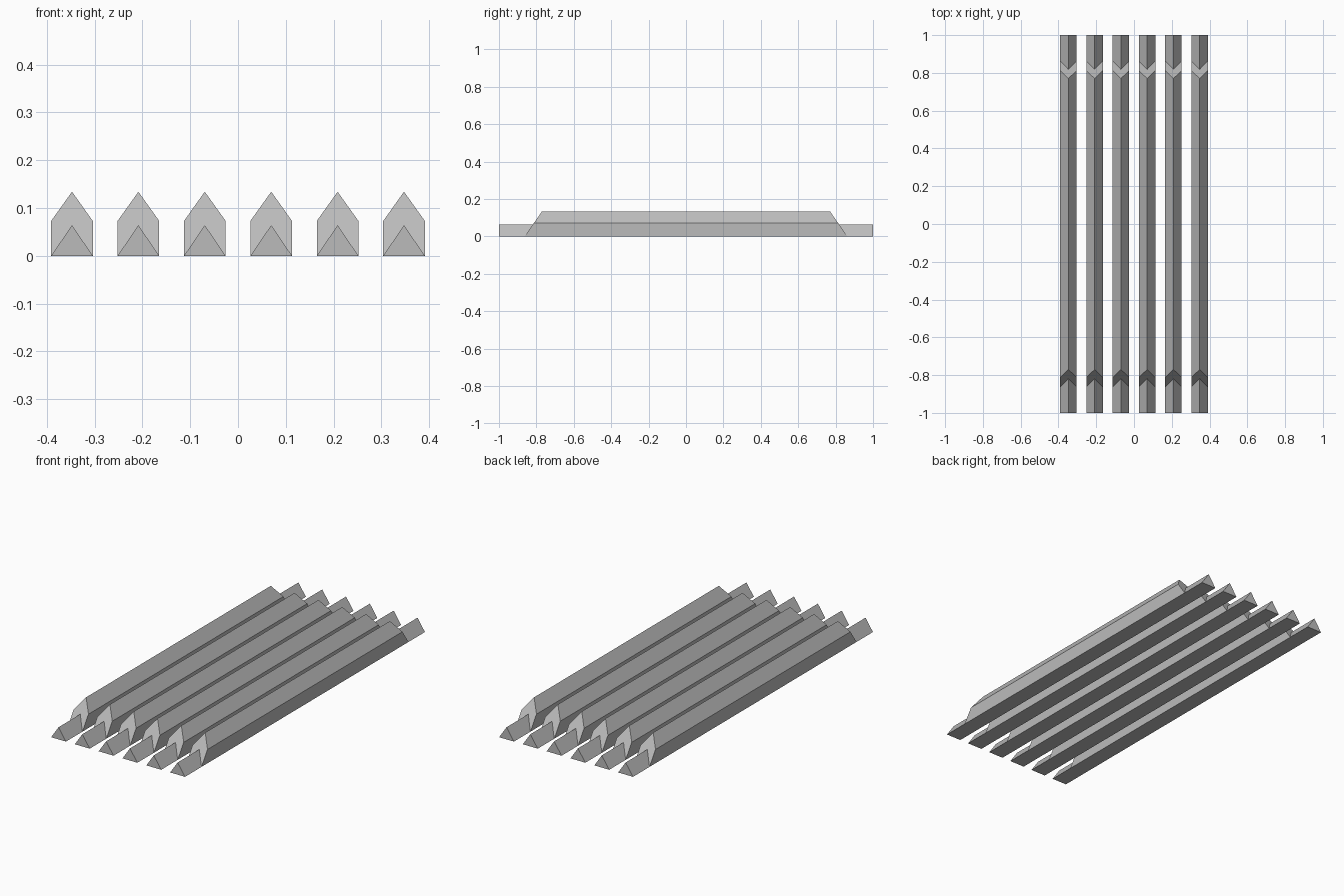
import bpy
import bmesh

default = bpy.data.objects.get("Cube")
if default:
    bpy.data.objects.remove(default, do_unlink=True)

grey = bpy.data.materials.new("plain_grey")
grey.use_nodes = True
colour = (0.5, 0.5, 0.5, 1)
grey.diffuse_color = colour
grey.node_tree.nodes["Principled BSDF"].inputs["Base Color"].default_value = colour

HALF_W = 0.0435
TIP_Y = 1.0
RIDGE_Z, SHOULDER_Z, PEAK_Z = 0.064, 0.073, 0.134
FOOT_Y, PEAK_Y = 0.863, 0.77


def slope_y(z):
    """Distance from the middle of the sloped end at height z."""
    return FOOT_Y + (PEAK_Y - FOOT_Y) * z / PEAK_Z


def bar_mesh():
    bm = bmesh.new()
    ends = []
    for s in (-1, 1):
        def v(x, y, z):
            return bm.verts.new((x, s * y, z))
        # Triangular tip, and chevron slope where the tall body begins
        tip = [v(-HALF_W, TIP_Y, 0), v(0, TIP_Y, RIDGE_Z), v(HALF_W, TIP_Y, 0)]
        root = [v(-HALF_W, FOOT_Y, 0), v(0, slope_y(RIDGE_Z), RIDGE_Z), v(HALF_W, FOOT_Y, 0)]
        crown = [v(x, slope_y(z), z) for x, z in
                 ((HALF_W, SHOULDER_Z), (0, PEAK_Z), (-HALF_W, SHOULDER_Z))]
        bm.faces.new(tip)
        for i in range(3):
            j = (i + 1) % 3
            bm.faces.new((tip[i], tip[j], root[j], root[i]))
        # Two halves keep the notched slope free of concave faces
        bm.faces.new((root[0], root[1], crown[1], crown[2]))
        bm.faces.new((root[1], root[2], crown[0], crown[1]))
        ends.append([root[0], root[2]] + crown)
    # Long pentagonal body
    front, back = ends
    for i in range(5):
        j = (i + 1) % 5
        bm.faces.new((front[i], front[j], back[j], back[i]))
    bmesh.ops.recalc_face_normals(bm, faces=bm.faces)
    # Merge the coplanar panels of the underside
    bmesh.ops.dissolve_limit(bm, angle_limit=0.01, verts=bm.verts, edges=bm.edges)
    bmesh.ops.triangulate(bm, faces=[f for f in bm.faces if len(f.verts) > 4])
    mesh = bpy.data.meshes.new("bar")
    bm.to_mesh(mesh)
    bm.free()
    mesh.materials.append(grey)
    return mesh


# Row of six identical bars
mesh = bar_mesh()
COUNT, PITCH = 6, 0.139
for i in range(COUNT):
    bar = bpy.data.objects.new(f"bar_{i + 1}", mesh)
    bar.location.x = (i - (COUNT - 1) / 2) * PITCH
    bpy.context.collection.objects.link(bar)
